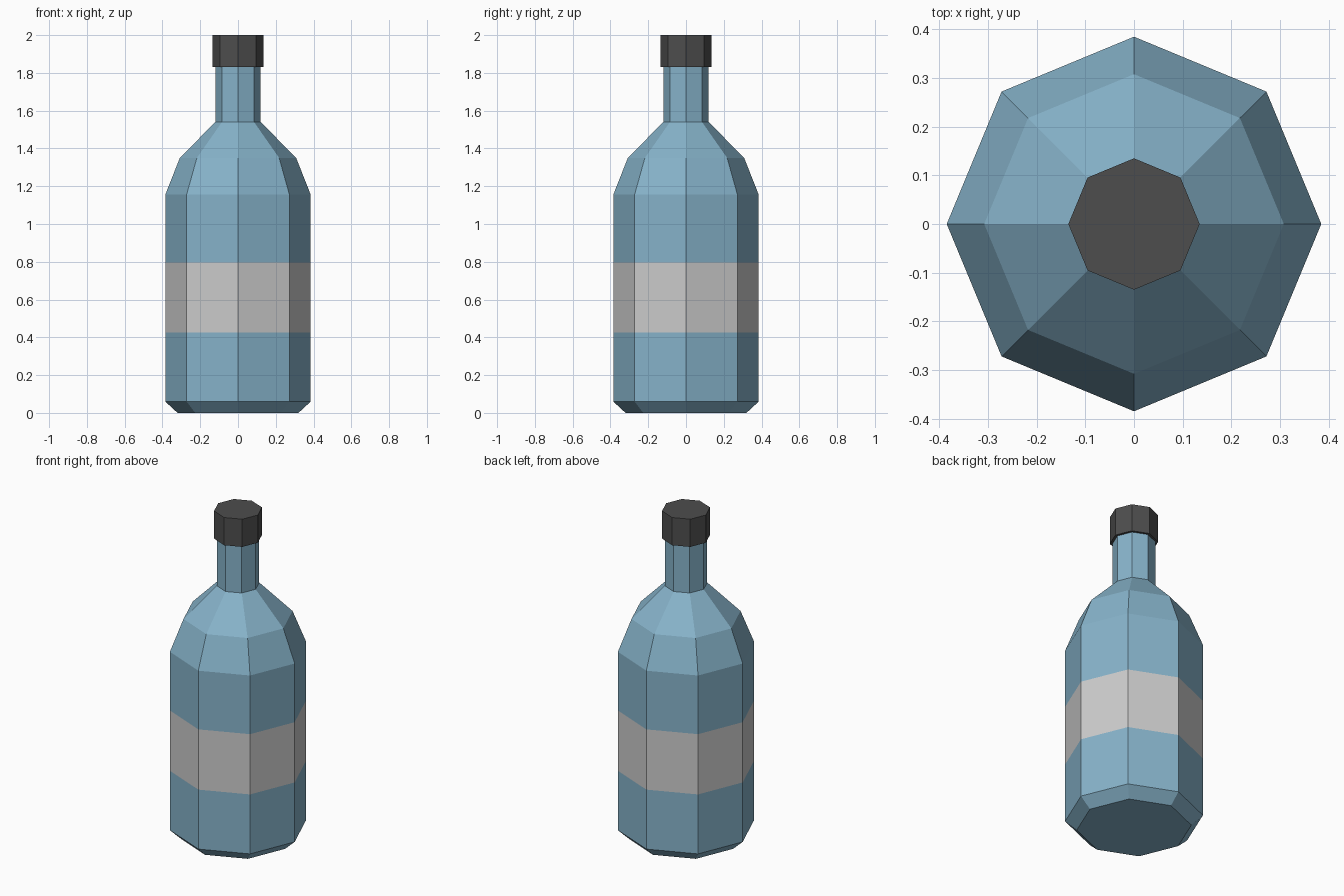
import bpy, bmesh
from math import cos, sin, tau

if "Cube" in bpy.data.objects:
    bpy.data.objects.remove(bpy.data.objects["Cube"])

SIDES = 8


def material(name, rgb):
    m = bpy.data.materials.new(name)
    m.diffuse_color = (*rgb, 1)
    m.use_nodes = True
    m.node_tree.nodes["Principled BSDF"].inputs["Base Color"].default_value = m.diffuse_color
    return m


def lathe(name, profile, mat, cap_bottom=False, cap_top=False):
    """Spin a (radius, height) profile into a flat-faced eight-sided shell."""
    bm = bmesh.new()
    rings = [[bm.verts.new((r * cos(tau * i / SIDES), r * sin(tau * i / SIDES), z))
              for i in range(SIDES)] for r, z in profile]
    for low, high in zip(rings, rings[1:]):
        for i in range(SIDES):
            j = (i + 1) % SIDES
            bm.faces.new((low[i], low[j], high[j], high[i]))
    if cap_bottom:
        bm.faces.new(rings[0][::-1])
    if cap_top:
        bm.faces.new(rings[-1])
    mesh = bpy.data.meshes.new(name)
    bm.to_mesh(mesh)
    bm.free()
    mesh.materials.append(mat)
    obj = bpy.data.objects.new(name, mesh)
    bpy.context.collection.objects.link(obj)
    return obj


glass = material("blue_glass", (0.24, 0.45, 0.59))
paper = material("label_paper", (0.55, 0.54, 0.53))
dark = material("dark_cap", (0.075, 0.075, 0.075))

R = 0.385
# Chamfered base below the label
lathe("bottle_base", [(0.32, 0), (R, 0.06), (R, 0.425)], glass, cap_bottom=True)
# Label band, flush with the glass
lathe("label", [(R, 0.425), (R, 0.795)], paper)
# Upper body, shoulders and neck
lathe("bottle_shoulder_and_neck",
      [(R, 0.795), (R, 1.155), (0.308, 1.35), (0.12, 1.54), (0.12, 1.83)], glass)
# Screw cap
lathe("cap", [(0.135, 1.83), (0.135, 2.0)], dark, cap_bottom=True, cap_top=True)
